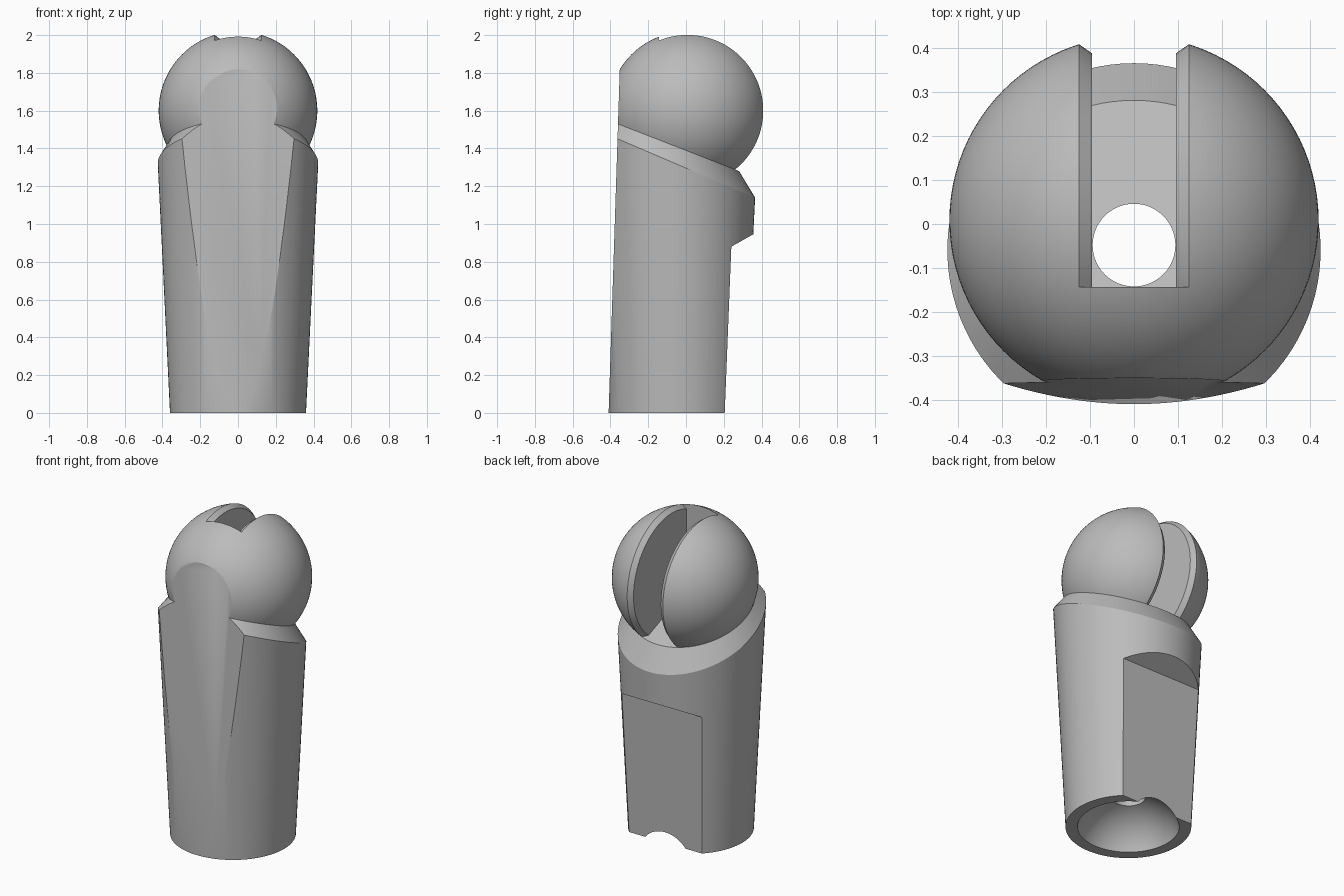
import bpy
import bmesh
from math import sin, cos, pi, radians, sqrt
from mathutils import Vector

if "Cube" in bpy.data.objects:
    bpy.data.objects.remove(bpy.data.objects["Cube"])

SEGMENTS = 96
ANGLES = [2 * pi * i / SEGMENTS for i in range(SEGMENTS)]
X, Y, Z = Vector((1, 0, 0)), Vector((0, 1, 0)), Vector((0, 0, 1))
BALL_CENTRE = Vector((0, 0.008, 1.6))
BALL_RADIUS = 0.42
BODY_Y = -0.05

grey = bpy.data.materials.new("plain grey")
grey.use_nodes = True
grey.diffuse_color = (0.5, 0.5, 0.5, 1)
grey.node_tree.nodes["Principled BSDF"].inputs["Base Color"].default_value = (0.5, 0.5, 0.5, 1)


def ring(centre, radius, u, v):
    return [centre + radius * (cos(a) * u + sin(a) * v) for a in ANGLES]


def loft(name, rings):
    """Closed solid running through matching rings of points."""
    bm = bmesh.new()
    loops = [[bm.verts.new(p) for p in r] for r in rings]
    for low, high in zip(loops, loops[1:]):
        for i in range(len(low)):
            j = (i + 1) % len(low)
            bm.faces.new((low[i], low[j], high[j], high[i]))
    bm.faces.new(loops[0][::-1])
    bm.faces.new(loops[-1])
    bmesh.ops.recalc_face_normals(bm, faces=bm.faces)
    return make_object(name, bm)


def make_object(name, bm):
    mesh = bpy.data.meshes.new(name)
    bm.to_mesh(mesh)
    bm.free()
    mesh.materials.append(grey)
    obj = bpy.data.objects.new(name, mesh)
    bpy.context.collection.objects.link(obj)
    return obj


def prism(name, profile, half_width=1.0):
    """Extrude a side profile of (y, z) points across the model."""
    return loft(name, [[Vector((x, y, z)) for y, z in profile]
                       for x in (-half_width, half_width)])


def combine(target, tool, operation):
    mod = target.modifiers.new(operation.lower(), "BOOLEAN")
    mod.operation, mod.solver, mod.object = operation, "EXACT", tool
    bpy.context.view_layer.objects.active = target
    bpy.ops.object.modifier_apply(modifier=mod.name)
    bpy.data.objects.remove(tool)


# Tapered body with a slanted shoulder that closes onto the ball
def shoulder_point(a):
    z = (1.3174 - 0.154 * sin(a)) / (1 + 0.021 * sin(a))
    r = 0.36 + 0.049 * z
    return Vector((r * cos(a), BODY_Y + r * sin(a), z))


tilt = Vector((0, 0.363, 0.932)).normalized()
seat_depth = 0.199
seat_radius = sqrt(BALL_RADIUS ** 2 - seat_depth ** 2)
body = loft("ball_ended_post", [
    ring(Vector((0, BODY_Y, 0)), 0.36, X, Y),
    [shoulder_point(a) for a in ANGLES],
    ring(BALL_CENTRE - seat_depth * tilt, seat_radius + 0.001, X, tilt.cross(X)),
])

# Ball
bm = bmesh.new()
bmesh.ops.create_uvsphere(bm, u_segments=SEGMENTS, v_segments=64, radius=BALL_RADIUS)
bmesh.ops.translate(bm, verts=bm.verts, vec=BALL_CENTRE)
ball = make_object("ball", bm)

# Slot with bevelled lips, open to the back of the ball
slot = loft("slot_cutter", [ring(BALL_CENTRE + x * X, r, Y, Z) for x, r in
                            ((-0.095, 0.38), (-0.195, 0.45), (0.195, 0.45), (0.095, 0.38))])
combine(slot, prism("slot_end", [(-0.143, 1), (-0.143, 2.3), (-1, 2.3), (-1, 1)]), "DIFFERENCE")
combine(ball, slot, "DIFFERENCE")
combine(body, ball, "UNION")

# Flat front face, and the stepped flat at the back
combine(body, prism("front_cutter", [(-0.413, -0.1), (-0.347, 1.93), (-0.8, 1.93), (-0.8, -0.1)]), "DIFFERENCE")
combine(body, prism("back_cutter", [(0.201, -0.1), (0.24, 0.88), (0.461, 1.005), (0.7, -0.1)]), "DIFFERENCE")

# Domed hollow underneath
bm = bmesh.new()
bmesh.ops.create_uvsphere(bm, u_segments=SEGMENTS, v_segments=64, radius=0.31)
bmesh.ops.translate(bm, verts=bm.verts, vec=(0, BODY_Y, -0.105))
combine(body, make_object("hollow_cutter", bm), "DIFFERENCE")

# Bore from the hollow up to the slot floor
bore_centre = Vector((0, -0.048, 0))
combine(body, loft("bore_cutter", [ring(bore_centre + z * Z, 0.094, X, Y) for z in (-0.1, 1.6)]), "DIFFERENCE")

# Smooth curves, crisp edges
bpy.ops.object.select_all(action="DESELECT")
body.select_set(True)
bpy.context.view_layer.objects.active = body
bpy.ops.object.shade_smooth_by_angle(angle=radians(28))
